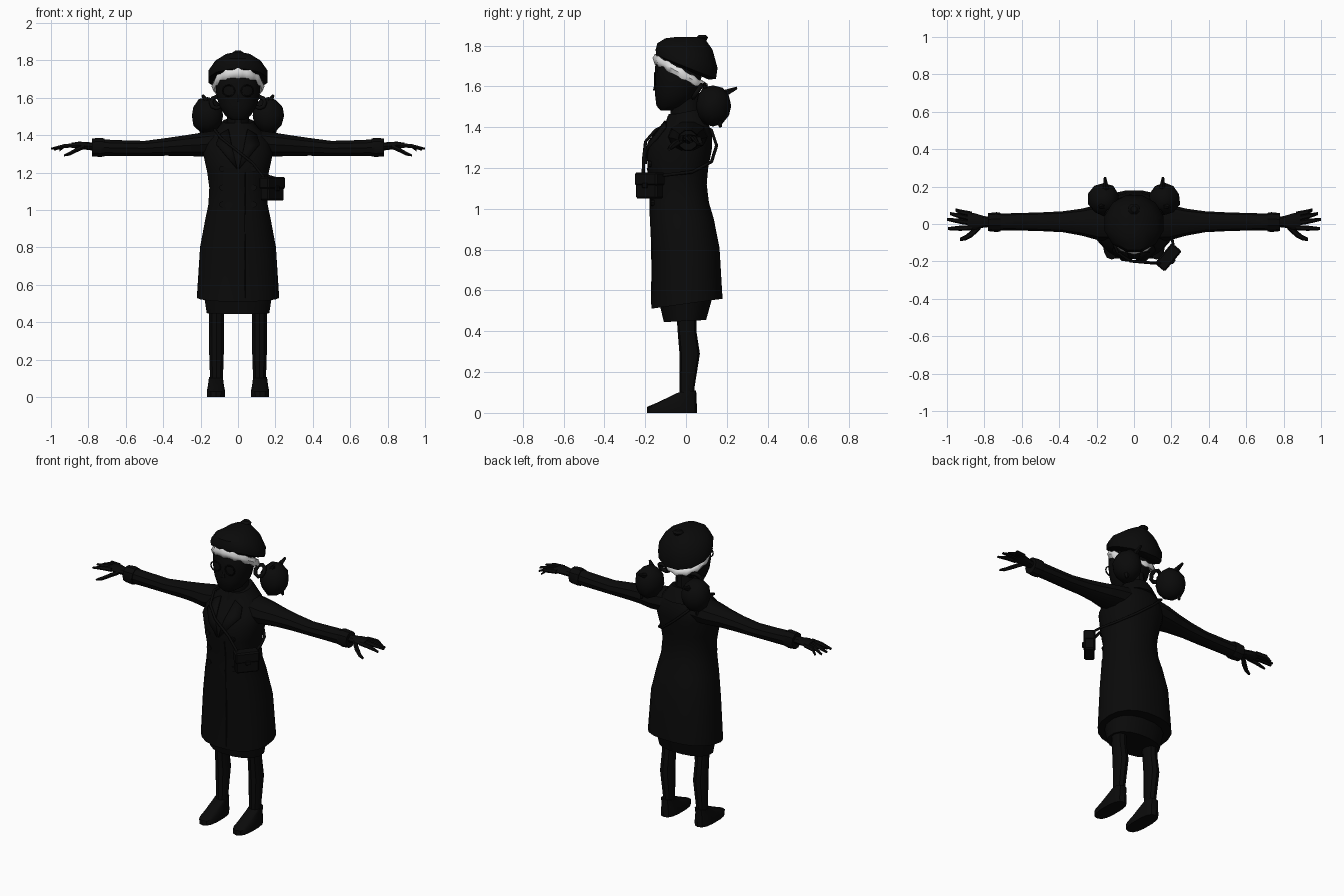
import bpy, bmesh, math, random
from mathutils import Vector, Matrix

if "Cube" in bpy.data.objects:
    bpy.data.objects.remove(bpy.data.objects["Cube"])

random.seed(4)


def material(name, v):
    m = bpy.data.materials.new(name)
    m.diffuse_color = (v, v, v, 1)
    m.use_nodes = True
    m.node_tree.nodes["Principled BSDF"].inputs["Base Color"].default_value = m.diffuse_color
    return m


DARK = material("near_black", 0.003)
WHITE = material("fur_white", 0.75)


def finish(name, bm, mat=DARK, angle=35):
    bmesh.ops.recalc_face_normals(bm, faces=bm.faces)
    me = bpy.data.meshes.new(name)
    bm.to_mesh(me)
    bm.free()
    me.materials.append(mat)
    ob = bpy.data.objects.new(name, me)
    bpy.context.collection.objects.link(ob)
    bpy.ops.object.select_all(action='DESELECT')
    ob.select_set(True)
    bpy.context.view_layer.objects.active = ob
    bpy.ops.object.shade_smooth_by_angle(angle=math.radians(angle))
    return ob


def skin(bm, rings, closed=False):
    # bridge consecutive vertex rings
    vs = [[bm.verts.new(p) for p in r] for r in rings]
    n = len(vs[0])
    for a, b in zip(vs, vs[1:] + (vs[:1] if closed else [])):
        for i in range(n):
            bm.faces.new((a[i], a[(i + 1) % n], b[(i + 1) % n], b[i]))
    if not closed:
        bm.faces.new(vs[0])
        bm.faces.new(vs[-1])


def loft(name, rows, n=16, power=2.0, cx=0, mat=DARK):
    # rows: z, centre y, radius x, radius y, slope of z along y
    rings = []
    for z, cy, rx, ry, slope in rows:
        ring = []
        for i in range(n):
            a = 2 * math.pi * (i + 0.5) / n
            c, s = math.cos(a), math.sin(a)
            y = math.copysign(abs(s) ** (2 / power), s) * ry
            ring.append((cx + math.copysign(abs(c) ** (2 / power), c) * rx,
                         cy + y, z + slope * y))
        rings.append(ring)
    bm = bmesh.new()
    skin(bm, rings)
    return finish(name, bm, mat)


def limb(name, rows, side, n=10):
    # rows along x: x, centre y, centre z, radius y, radius z
    bm = bmesh.new()
    skin(bm, [[(side * x, cy + ry * math.cos(2 * math.pi * i / n),
                cz + rz * math.sin(2 * math.pi * i / n)) for i in range(n)]
              for x, cy, cz, ry, rz in rows])
    return finish(name, bm)


def tube(name, pts, radius, cyclic=False):
    cu = bpy.data.curves.new(name, 'CURVE')
    cu.dimensions = '3D'
    cu.bevel_depth = radius
    cu.bevel_resolution = 1
    sp = cu.splines.new('POLY')
    sp.points.add(len(pts) - 1)
    for p, co in zip(sp.points, pts):
        p.co = (*co, 1)
    sp.use_cyclic_u = cyclic
    cu.use_fill_caps = True
    cu.materials.append(DARK)
    ob = bpy.data.objects.new(name, cu)
    bpy.context.collection.objects.link(ob)
    return ob


def box(name, loc, size, turn, bevel=0.008):
    bm = bmesh.new()
    bmesh.ops.create_cube(bm, size=1)
    bmesh.ops.scale(bm, vec=size, verts=bm.verts)
    bmesh.ops.bevel(bm, geom=bm.edges[:], offset=bevel, segments=1, affect='EDGES')
    bm.transform(Matrix.Translation(loc) @ Matrix.Rotation(turn, 4, 'Z'))
    return finish(name, bm)


# Coat, skirt and neck
coat = loft("coat", [(.535, .005, .222, .176, .14), (.80, 0, .205, .166, .05),
                     (.95, -.02, .177, .158, 0), (1.03, -.032, .160, .146, 0),
                     (1.12, -.037, .155, .14, 0), (1.20, -.04, .166, .15, 0),
                     (1.30, -.03, .188, .16, 0), (1.36, -.01, .178, .14, 0),
                     (1.42, .005, .13, .105, 0), (1.465, 0, .08, .085, 0)], 20, 2.3)
loft("skirt", [(.45, -.005, .17, .105, .05), (.58, 0, .19, .14, .1)], 16, 2.3)
loft("neck", [(1.42, 0, .065, .075, 0), (1.56, -.01, .055, .075, 0)], 12)
loft("collar", [(1.40, .01, .14, .118, .1), (1.44, .005, .11, .105, .15),
                (1.475, 0, .082, .088, .2)], 14)

# Head, beret and fur band
loft("head", [(1.482, -.09, .035, .035, 0), (1.505, -.075, .07, .07, 0),
              (1.56, -.048, .104, .104, 0), (1.63, -.04, .12, .113, 0),
              (1.70, -.033, .12, .118, 0), (1.77, -.02, .10, .10, 0)], 14, 2.2)
loft("beret", [(1.685, -.005, .125, .12, -.45), (1.695, 0, .162, .152, -.40),
               (1.735, .003, .163, .157, -.30), (1.795, -.005, .125, .14, -.12),
               (1.835, -.005, .065, .10, 0), (1.842, 0, .03, .05, 0)], 12)
loft("beret_button", [(1.825, .08, .022, .022, 0), (1.84, .08, .033, .03, 0),
                      (1.852, .08, .018, .018, 0)], 8)
bm = bmesh.new()
rings = []
for i in range(36):
    a = 2 * math.pi * i / 36
    r = .027 + .005 * math.cos(i * math.pi * 2 / 3) - .008 * max(0, math.sin(a))
    ring = []
    for j in range(6):
        t = 2 * math.pi * j / 6
        x = math.cos(a) * (.118 + r * .75 * math.cos(t))
        y = math.sin(a) * (.118 + r * .75 * math.cos(t))
        ring.append((x, y - .022, 1.662 - .54 * y + r * math.sin(t)))
    rings.append(ring)
skin(bm, rings, True)
finish("fur_band", bm, WHITE, 50)
loft("nose", [(1.58, -.15, .016, .012, 0), (1.62, -.145, .008, .008, 0)], 6)

# Crossbody bag
TURN = math.radians(50)
OUT = Vector((math.sin(TURN), -math.cos(TURN), 0))
MID = Vector((.183, -.178, 1.11))
box("bag", MID, (.135, .06, .12), TURN)
box("bag_flap", MID + Vector((0, 0, .035)), (.143, .07, .065), TURN)
box("bag_clasp", MID + OUT * .036 + Vector((0, 0, .005)), (.03, .012, .025), TURN, .003)
tube("bag_strap", [(.15, -.21, 1.16), (.08, -.207, 1.25), (-.02, -.198, 1.33),
                   (-.09, -.15, 1.385), (-.125, -.06, 1.43), (-.125, .04, 1.43),
                   (-.10, .125, 1.385), (-.02, .15, 1.31), (.08, .125, 1.23),
                   (.165, .03, 1.18), (.20, -.06, 1.17), (.215, -.14, 1.16)], .008)

bpy.context.view_layer.update()


def on_coat(x, z, lift):
    hit, loc, nor, _ = coat.ray_cast(Vector((x, -1, z)), Vector((0, 1, 0)))
    return (loc if hit else Vector((x, -.1, z))) + Vector((0, -lift, 0))


# Coat seam along the front
tube("coat_seam", [on_coat(.035, z, 0) for z in (.53, .7, .85, 1.0, 1.1, 1.2)], .004)

for side, tag in ((-1, "left"), (1, "right")):
    # Sleeves, cuffs and hands
    limb("sleeve_" + tag, [(.08, .01, 1.36, .10, .075), (.19, .008, 1.35, .095, .068),
                           (.28, .01, 1.345, .072, .058), (.38, .012, 1.338, .056, .05),
                           (.50, .012, 1.33, .05, .042), (.64, .012, 1.332, .046, .044),
                           (.765, .010, 1.335, .044, .047)], side)
    limb("cuff_" + tag, [(.715, .01, 1.335, .05, .05), (.735, .01, 1.335, .053, .054),
                         (.78, .01, 1.335, .048, .05)], side)
    limb("palm_" + tag, [(.75, .01, 1.338, .026, .022), (.80, .012, 1.342, .03, .021),
                         (.85, .013, 1.347, .044, .019), (.89, .018, 1.346, .046, .014)], side, 8)
    for k, (tx, ty, tz) in enumerate(((.955, .076, 1.318), (.985, .056, 1.322),
                                      (1.0, .025, 1.328), (.995, -.025, 1.328))):
        by = .052 - .024 * k
        limb(f"finger_{k + 1}_{tag}", [(.865, by, 1.347, .014, .013),
                                       (.93, (by + ty) / 2, 1.342, .014, .012),
                                       (tx, ty, tz, .008, .006)], side, 6)
    limb("thumb_" + tag, [(.82, -.01, 1.34, .018, .014), (.865, -.05, 1.32, .02, .014),
                          (.90, -.073, 1.302, .015, .012), (.93, -.082, 1.292, .009, .006)], side, 6)
    # Legs and shoes
    loft("leg_" + tag, [(.05, .005, .037, .036, 0), (.12, .005, .037, .036, 0),
                        (.29, .018, .043, .05, 0), (.40, .005, .041, .046, 0),
                        (.56, 0, .046, .052, 0)], 10, cx=side * .115)
    loft("shoe_" + tag, [(0, -.068, .048, .122, 0), (.03, -.068, .05, .122, 0),
                         (.058, -.045, .044, .096, .08), (.105, .007, .038, .043, .1)],
         14, 2.6, cx=side * .118)
    # Bunched hair with a tie and loose tufts
    bm = bmesh.new()
    bmesh.ops.create_icosphere(bm, subdivisions=2, radius=1)
    for v in bm.verts:
        v.co *= random.uniform(.96, 1.06)
        v.co = Vector((side * (.162 + .085 * v.co.x), .133 + .088 * v.co.y,
                       1.505 + .1 * v.co.z))
    finish("hair_bunch_" + tag, bm)
    tube("hair_tie_" + tag, [(side * (.115 + .03 * math.cos(t)), .055 + .02 * math.sin(t),
                              1.575 + .03 * math.sin(t))
                             for t in [i * math.pi / 4 for i in range(8)]], .012, True)
    for k, (base, tip) in enumerate((((.15, .18, 1.56), (.155, .25, 1.592)),
                                     ((.16, .10, 1.57), (.19, .09, 1.615)),
                                     ((.19, .16, 1.44), (.195, .17, 1.40)))):
        base, tip = Vector(base), Vector(tip)
        bm = bmesh.new()
        bmesh.ops.create_cone(bm, segments=5, radius1=.02, radius2=.007, cap_ends=True,
                              depth=(tip - base).length)
        base.x *= side
        tip.x *= side
        bm.transform(Matrix.Translation((base + tip) / 2) @
                     (tip - base).to_track_quat('Z', 'Y').to_matrix().to_4x4())
        finish(f"hair_tuft_{k + 1}_{tag}", bm)
    # Round spectacles
    tube("spectacle_rim_" + tag, [(side * .05 + .033 * math.cos(t), -.152,
                                   1.638 + .03 * math.sin(t))
                                  for t in [i * math.pi / 6 for i in range(12)]], .004, True)
    # Double row of buttons
    for k, z in enumerate((1.22, 1.12, 1.03)):
        bm = bmesh.new()
        bmesh.ops.create_cone(bm, segments=8, radius1=.016, radius2=.016, depth=.016, cap_ends=True)
        bm.transform(Matrix.Translation(on_coat(side * .085, z, .002)) @
                     Matrix.Rotation(math.pi / 2, 4, 'X'))
        finish(f"button_{k + 1}_{tag}", bm)
    # Lapels
    bm = bmesh.new()
    outline = ((.005, 1.22), (.065, 1.29), (.115, 1.35), (.10, 1.40), (.05, 1.43), (.03, 1.33))
    v = [bm.verts.new(on_coat(side * x, z, .010)) for x, z in outline]
    for f in ((0, 1, 5), (1, 2, 5), (2, 3, 5), (3, 4, 5)):
        bm.faces.new([v[i] for i in f])
    lapel = finish("lapel_" + tag, bm)
    mod = lapel.modifiers.new("thickness", 'SOLIDIFY')
    mod.thickness = .012
    mod.offset = 0
